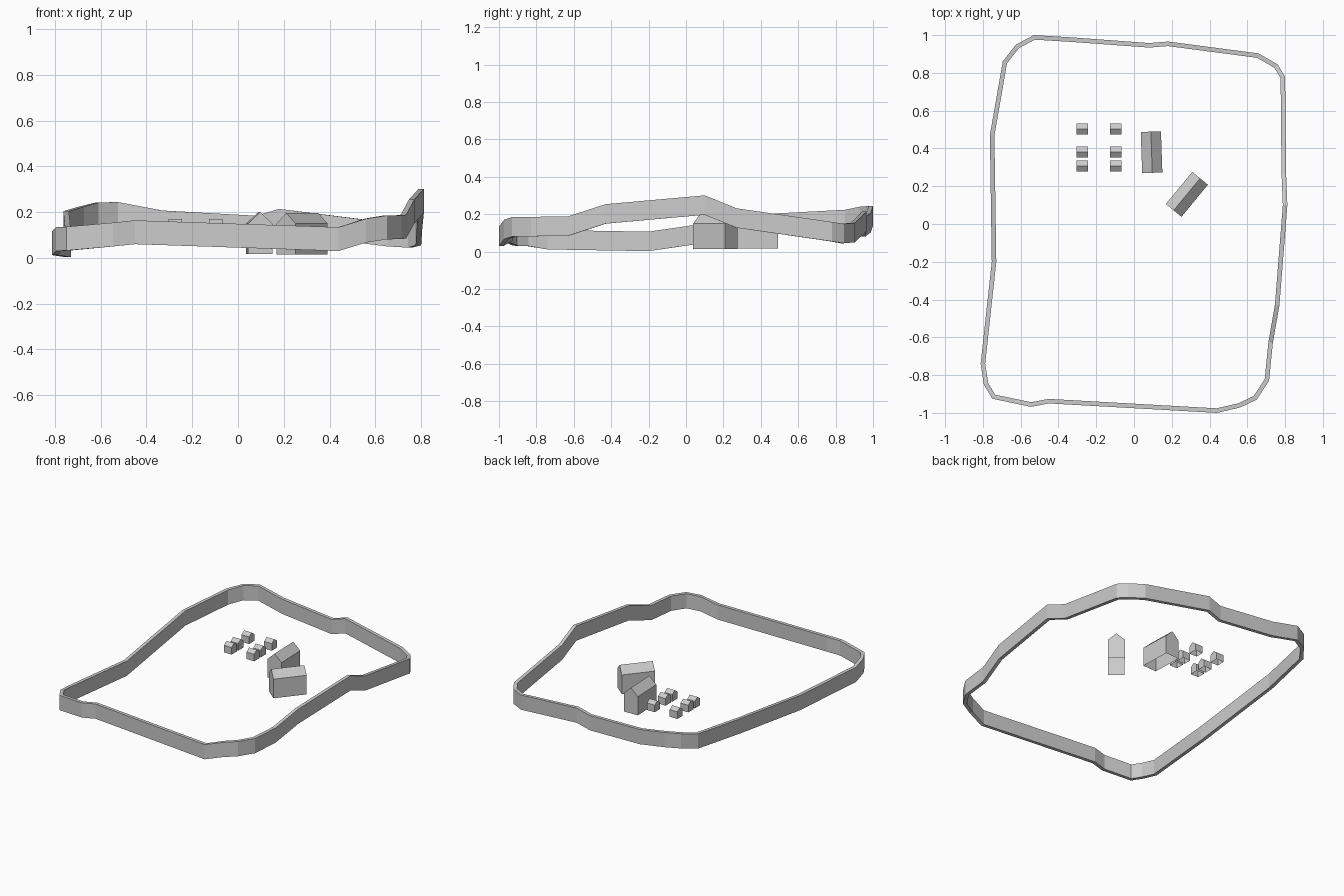
import bpy, math
from mathutils import Vector

if "Cube" in bpy.data.objects:
    bpy.data.objects.remove(bpy.data.objects["Cube"])

def make(name, verts, faces):
    me = bpy.data.meshes.new(name)
    me.from_pydata(verts, [], faces)
    ob = bpy.data.objects.new(name, me)
    bpy.context.collection.objects.link(ob)
    return ob

# Perimeter wall: outer outline (x, y, base height), clockwise from back left
path = [(-.53, 1, .14), (-.33, .988, .103), (.08, .958, .08), (.18, .966, .11),
        (.66, .903, .05), (.76, .845, .045), (.80, .78, .055), (.805, .27, .128),
        (.812, .10, .197), (.77, -.43, .15), (.735, -.63, .085), (.715, -.83, .082),
        (.65, -.93, .081), (.56, -.972, .067), (.44, -1, .03), (-.45, -.95, .06),
        (-.545, -.968, .05), (-.75, -.925, .032), (-.795, -.85, .03), (-.812, -.74, .012),
        (-.753, -.2, .003), (-.763, .47, .10), (-.695, .86, .12), (-.625, .95, .137)]
WALL_H, WALL_T = .104, .024
n = len(path)
verts, faces = [], []
for i, (x, y, z) in enumerate(path):
    p = Vector((x, y))
    d1 = (p - Vector(path[i - 1][:2])).normalized()
    d2 = (Vector(path[(i + 1) % n][:2]) - p).normalized()
    n1, n2 = Vector((d1.y, -d1.x)), Vector((d2.y, -d2.x))   # inward normals
    q = p + (n1 + n2) * WALL_T / (1 + n1.dot(n2))
    verts += [(x, y, z), (x, y, z + WALL_H), (q.x, q.y, z + WALL_H), (q.x, q.y, z)]
    a, b = 4 * i, 4 * ((i + 1) % n)
    faces += [(a + k, a + (k + 1) % 4, b + (k + 1) % 4, b + k) for k in range(4)]
make("perimeter_wall", verts, faces)

# Gabled building, ridge along local y, open underneath
def gabled(name, loc, w, l, eave, ridge, deg):
    prof = [(-w / 2, 0), (w / 2, 0), (w / 2, eave), (0, ridge), (-w / 2, eave)]
    v = [(x, s * l / 2, z) for s in (-1, 1) for x, z in prof]
    f = [(0, 1, 2, 3, 4), (9, 8, 7, 6, 5)]
    f += [(k + 1, k, k + 5, (k + 1) % 5 + 5) for k in (1, 2, 3)]
    f = [f[0], f[1]] + [tuple(reversed(q)) for q in f[2:]]
    f.append((4, 9, 5, 0))
    ob = make(name, v, f)
    ob.location = loc
    ob.rotation_euler.z = math.radians(deg)

# Two long houses
gabled("long_house_1", (.093, .38, .018), .107, .218, .132, .182, 2)
gabled("long_house_2", (.28, .157, .015), .107, .22, .135, .182, -39.5)

# Six small huts
for i, x in enumerate((-.274, -.097)):
    for j, y in enumerate((.502, .38, .306)):
        gabled(f"hut_{i * 3 + j + 1}", (x, y, .1), .058, .06, .05, .07, 90)
